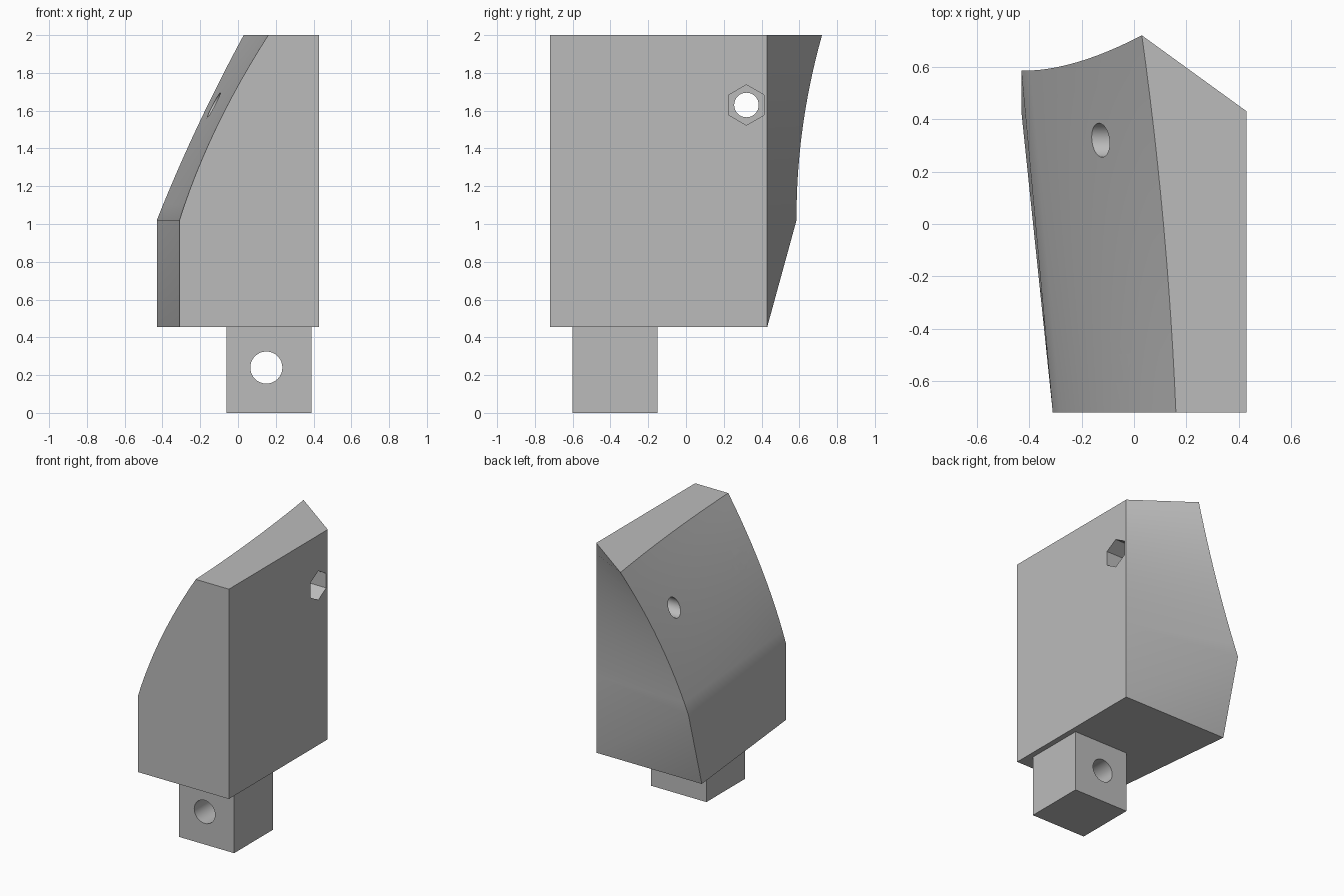
import bpy, bmesh, math
from mathutils import Matrix, Vector

cube = bpy.data.objects.get("Cube")
if cube:
    bpy.data.objects.remove(cube, do_unlink=True)

# One plain grey for everything
grey = bpy.data.materials.new("plain_grey")
grey.use_nodes = True
COLOUR = (0.5, 0.5, 0.5, 1)
grey.diffuse_color = COLOUR
grey.node_tree.nodes["Principled BSDF"].inputs["Base Color"].default_value = COLOUR

BASE, BEND, TOP = 0.455, 1.02, 2.0
FRONT, BACK, SIDE = -0.72, 0.43, 0.43


def make_object(name, bm):
    bmesh.ops.recalc_face_normals(bm, faces=bm.faces)
    mesh = bpy.data.meshes.new(name)
    bm.to_mesh(mesh)
    bm.free()
    mesh.materials.append(grey)
    obj = bpy.data.objects.new(name, mesh)
    bpy.context.collection.objects.link(obj)
    return obj


def prism(name, sides, radius, start, end):
    """Prism or cylinder running from start to end."""
    start, end = Vector(start), Vector(end)
    axis = end - start
    bm = bmesh.new()
    bmesh.ops.create_cone(bm, cap_ends=True, segments=sides, radius1=radius,
                          radius2=radius, depth=axis.length)
    turn = axis.to_track_quat('Z', 'Y').to_matrix().to_4x4()
    bm.transform(Matrix.Translation((start + end) / 2) @ turn)
    return make_object(name, bm)


def cut(target, cutter):
    cutter.hide_render = True
    mod = target.modifiers.new("cut", 'BOOLEAN')
    mod.operation, mod.solver, mod.object = 'DIFFERENCE', 'EXACT', cutter
    bpy.context.view_layer.objects.active = target
    bpy.ops.object.modifier_apply(modifier=mod.name)
    bpy.data.objects.remove(cutter, do_unlink=True)


def smooth(obj):
    bpy.ops.object.select_all(action='DESELECT')
    obj.select_set(True)
    bpy.context.view_layer.objects.active = obj
    bpy.ops.object.shade_smooth_by_angle(angle=math.radians(30))


def section(z, columns=12):
    """Outline of the block at one height; its left side is the curved face."""
    s = max(0, (z - BEND) / (TOP - BEND))
    low = min(1, (z - BASE) / (BEND - BASE))
    sag = s * (1 - s)
    front_x = -0.31 + 0.47 * s - 0.16 * sag
    back_x = -0.43 + 0.46 * s - 0.07 * sag
    back_y = BACK + 0.155 * low + 0.135 * s - 0.14 * sag
    points = [(SIDE, FRONT, z), (SIDE, BACK, z)]
    for i in range(columns + 1):
        t = i / columns
        hollow = 0.07 * s * t * (1 - t)
        points.append((back_x + (front_x - back_x) * t + hollow,
                       back_y + (FRONT - back_y) * t, z))
    return points


# Block lofted through its horizontal sections
bm = bmesh.new()
heights = [BASE] + [BEND + (TOP - BEND) * i / 12 for i in range(13)]
rings = [[bm.verts.new(p) for p in section(z)] for z in heights]
count = len(rings[0])
for k, (lower, upper) in enumerate(zip(rings, rings[1:])):
    for i in range(count):
        j = (i + 1) % count
        if k == 0 and i == 1:      # folded lower back corner
            bm.faces.new((lower[i], lower[j], upper[j]))
            bm.faces.new((lower[i], upper[j], upper[i]))
        else:
            bm.faces.new((lower[i], lower[j], upper[j], upper[i]))
bm.faces.new(rings[0])
bm.faces.new(rings[-1])
block = make_object("curved_block", bm)

# Bolt holes with hexagonal nut pockets on the flat side
BOLT_Z = 1.63
for y in (-0.545, 0.32):
    cut(block, prism("bolt_cutter", 32, 0.065, (-1, y, BOLT_Z), (1, y, BOLT_Z)))
    nut = prism("nut_cutter", 6, 0.107, (0.18, y, BOLT_Z), (1, y, BOLT_Z))
    # Keep a corner of the hexagon pointing up
    if max(v.co.z for v in nut.data.vertices) - BOLT_Z < 0.1:
        pivot = Matrix.Translation((0, y, BOLT_Z))
        nut.data.transform(pivot @ Matrix.Rotation(math.pi / 6, 4, 'X') @ pivot.inverted())
    cut(block, nut)
smooth(block)

# Small round plug set in the curved face
plug = prism("round_plug", 32, 0.08, (-0.116, -0.14, 1.52), (0.0, -0.14, 1.52))
plug.data.transform(Matrix.Translation((-0.116, 0, 1.52)) @
                    Matrix.Shear('XY', 4, (0.0, 0.0)) @
                    Matrix.Translation((0.116, 0, -1.52)))
for v in plug.data.vertices:       # slope the plug to follow the face
    v.co.x += 0.5 * (v.co.z - 1.52) - 0.07 * (v.co.y + 0.14)
smooth(plug)

# Square mounting tang with a cross hole
bm = bmesh.new()
bmesh.ops.create_cube(bm, size=1)
bm.transform(Matrix.Translation((0.165, -0.377, BASE / 2)) @
             Matrix.Diagonal((0.45, 0.45, BASE, 1)))
tang = make_object("mounting_tang", bm)
cut(tang, prism("pin_cutter", 32, 0.085, (0.15, -1, 0.24), (0.15, 1, 0.24)))
smooth(tang)
